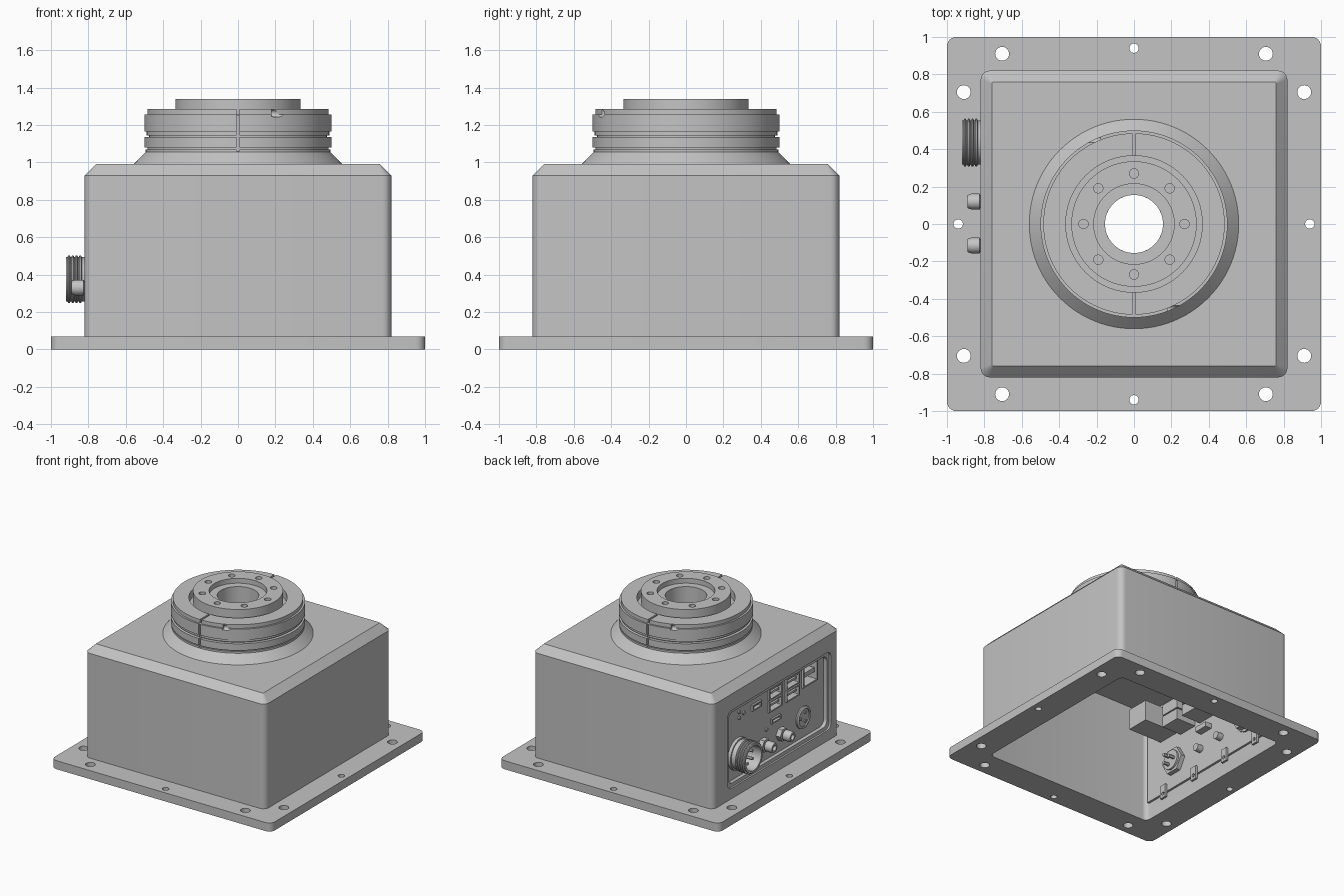
import bpy, bmesh
from math import sin, cos, pi, tau
from mathutils import Vector

if "Cube" in bpy.data.objects:
    bpy.data.objects.remove(bpy.data.objects["Cube"])

grey = bpy.data.materials.new("machined_grey")
grey.use_nodes = True
grey.diffuse_color = (0.55, 0.55, 0.55, 1)
grey.node_tree.nodes["Principled BSDF"].inputs["Base Color"].default_value = grey.diffuse_color


def make(name, bm):
    """Turn a bmesh into a named object."""
    bmesh.ops.remove_doubles(bm, verts=bm.verts, dist=0.00001)
    bmesh.ops.recalc_face_normals(bm, faces=bm.faces)
    mesh = bpy.data.meshes.new(name)
    bm.to_mesh(mesh)
    bm.free()
    mesh.materials.append(grey)
    obj = bpy.data.objects.new(name, mesh)
    bpy.context.collection.objects.link(obj)
    return obj


def bridge(bm, a, b):
    for i in range(len(a)):
        j = (i + 1) % len(a)
        bm.faces.new((a[i], a[j], b[j], b[i]))


def loft(name, rings):
    """Capped skin through rings of equal length."""
    bm = bmesh.new()
    loops = [[bm.verts.new(p) for p in ring] for ring in rings]
    for a, b in zip(loops, loops[1:]):
        bridge(bm, a, b)
    bm.faces.new(loops[0])
    bm.faces.new(loops[-1])
    return make(name, bm)


def rounded(hx, hy, radius, steps=6):
    """Outline of a rectangle with round corners."""
    points = []
    for k, (sx, sy) in enumerate(((1, 1), (-1, 1), (-1, -1), (1, -1))):
        for i in range(steps + 1):
            a = pi / 2 * (k + i / steps)
            points.append((sx * (hx - radius) + radius * cos(a),
                           sy * (hy - radius) + radius * sin(a)))
    return points


def lathe(name, profile, centre=(0, 0, 0), axis="Z", sides=64):
    """Revolve a closed (radius, height) profile; along X, height is measured outward to -x."""
    bm = bmesh.new()
    c = Vector(centre)
    loops = []
    for r, h in profile:
        loop = []
        for i in range(sides):
            u, v = r * cos(tau * i / sides), r * sin(tau * i / sides)
            p = Vector((u, v, h)) if axis == "Z" else Vector((-h, u, v))
            loop.append(bm.verts.new(c + p))
        loops.append(loop)
    for k in range(len(loops)):
        a, b = loops[k], loops[(k + 1) % len(loops)]
        if profile[k][0] or profile[(k + 1) % len(loops)][0]:
            bridge(bm, a, b)
    bmesh.ops.dissolve_degenerate(bm, edges=bm.edges, dist=0.00001)
    return make(name, bm)


def rod(name, r, lo, hi, centre=(0, 0, 0), axis="Z", sides=24):
    return lathe(name, [(0, lo), (r, lo), (r, hi), (0, hi)], centre, axis, sides)


def box(name, lo, hi):
    rings = [[(lo[0], lo[1], z), (hi[0], lo[1], z), (hi[0], hi[1], z), (lo[0], hi[1], z)]
             for z in (lo[2], hi[2])]
    return loft(name, rings)


def cut(target, cutters, keep=False):
    """Subtract cutters from the target."""
    for c in cutters:
        mod = target.modifiers.new("cut", "BOOLEAN")
        mod.operation, mod.solver, mod.object = "DIFFERENCE", "EXACT", c
    bpy.context.view_layer.update()
    done = bpy.data.meshes.new_from_object(target.evaluated_get(bpy.context.evaluated_depsgraph_get()))
    target.modifiers.clear()
    target.data = done
    if not keep:
        for c in cutters:
            bpy.data.objects.remove(c)


# Hollow housing with its base flange
steps = [(0.77, 0.93, 0.04), (0.77, 0, 0.04), (1, 0, 0.05), (1, 0.07, 0.05),
         (0.82, 0.07, 0.05), (0.82, 0.93, 0.05), (0.76, 0.99, 0.01)]
housing = loft("housing", [[(x, y, z) for x, y in rounded(s, s, r)] for s, z, r in steps])

# Mounting holes, bore and the stepped panel window
holes = [rod("bore", 0.155, 0.8, 1.1, sides=64)]
for sx in (-1, 1):
    for sy in (-1, 1):
        for x, y in ((0.705, 0.91), (0.91, 0.705)):
            holes.append(rod("bolt_hole", 0.037, -0.1, 0.2, (sx * x, sy * y, 0)))
    holes.append(rod("pin_hole", 0.025, -0.1, 0.2, (sx * 0.94, 0, 0)))
    holes.append(rod("pin_hole", 0.025, -0.1, 0.2, (0, sx * 0.94, 0)))
window = [(-0.9, 0), (-0.805, 0), (-0.805, 0.03), (-0.7, 0.03)]
holes.append(loft("window", [[(x, u - 0.04, v + 0.475) for u, v in rounded(0.67 - d, 0.32 - d, 0.05)]
                             for x, d in window]))
cut(housing, holes)

# Turned output head: cone, grooved clamp ring and raised flange
head = lathe("output_head", [
    (0.155, 0.98), (0.56, 0.98), (0.56, 0.99), (0.495, 1.055), (0.495, 1.07), (0.485, 1.07),
    (0.485, 1.08), (0.5, 1.08), (0.5, 1.135), (0.475, 1.135), (0.475, 1.145), (0.49, 1.145),
    (0.49, 1.165), (0.5, 1.165), (0.5, 1.255), (0.485, 1.255), (0.485, 1.285), (0.365, 1.285),
    (0.365, 1.22), (0.335, 1.22), (0.335, 1.34), (0.215, 1.34), (0.215, 1.3), (0.155, 1.3)], sides=96)
slots = [rod("screw_hole", 0.025, 1.29, 1.4, (0.27 * cos(i * pi / 4), 0.27 * sin(i * pi / 4), 0))
         for i in range(8)]
for s in (-1, 1):
    y0, y1 = sorted((s * 0.35, s * 0.52))
    slots.append(box("split", (-0.008, y0, 1.255), (0.008, y1, 1.3)))
    y0, y1 = sorted((s * 0.48, s * 0.52))
    slots.append(box("side_split", (-0.008, y0, 1.06), (0.008, y1, 1.25)))
    slots.append(rod("clamp_screw_pocket", 0.02, -0.05, 0.05, (-s * 0.23, s * 0.455, 1.262), "X"))
cut(head, slots)

# Connector panel with fixing tabs
FACE = -0.775
panel = box("panel", (FACE, -0.74, 0.14), (-0.752, 0.66, 0.82))
for i in range(4):
    y = -0.54 + i * 0.357
    tab = box("panel_tab", (-0.752, y - 0.03, 0.09), (-0.735, y + 0.03, 0.2))
    cut(tab, [rod("tab_hole", 0.014, 0.6, 0.8, (0, y, 0.125), "X", 16)])

# Rectangular ports: name, y, z, width, height, inward depth
ports = [("network_port", -0.49, 0.68, 0.19, 0.17, 0.33),
         ("small_port", 0.2, 0.68, 0.12, 0.05, 0.08),
         ("slim_port", -0.05, 0.475, 0.12, 0.04, 0.08)]
for y in (-0.04, -0.265):
    for z in (0.605, 0.705):
        ports.append(("serial_port", y, z, 0.17, 0.09, 0.2))
pockets = []
for name, y, z, w, h, depth in ports:
    shell = box(name, (FACE - 0.015, y - w / 2, z - h / 2), (FACE + depth, y + w / 2, z + h / 2))
    w, h = w - 0.025, h - 0.022
    pocket = box("pocket", (-0.9, y - w / 2, z - h / 2), (FACE + depth * 0.6, y + w / 2, z + h / 2))
    cut(shell, [pocket], keep=True)
    pockets.append(pocket)
    box(name + "_tongue", (FACE, y - w * 0.42, z - h * 0.1), (FACE + depth * 0.7, y + w * 0.42, z + h * 0.15))
cut(panel, pockets)

# Large threaded round connector with pins and rear nut
big = (0, 0.435, 0.375)
profile = [(0, 0.74), (0.13, 0.74), (0.13, 0.8), (0.118, 0.8), (0.118, 0.83)]
for i in range(4):
    h = 0.835 + i * 0.02
    profile += [(0.118, h), (0.128, h + 0.005), (0.128, h + 0.012), (0.118, h + 0.017)]
profile += [(0.118, 0.92), (0.1, 0.92), (0.1, 0.8), (0, 0.8)]
lathe("round_connector", profile, big, "X", 48)
rod("round_connector_nut", 0.12, 0.69, 0.752, big, "X", 6)
for i in range(5):
    a = tau * i / 5
    rod("connector_pin", 0.012, 0.79, 0.88, (0, big[1] + 0.055 * cos(a), big[2] + 0.055 * sin(a)), "X", 12)

# Antenna sockets
for y in (0.12, -0.115):
    c = (0, y, 0.33)
    rod("antenna_nut", 0.055, 0.77, 0.815, c, "X", 6)
    lathe("antenna_socket", [(0, 0.7), (0.03, 0.7), (0.03, 0.82), (0.042, 0.825), (0.042, 0.87),
                             (0.035, 0.89), (0.022, 0.89), (0.022, 0.83), (0, 0.83)], c, "X", 32)
    rod("antenna_pin", 0.007, 0.82, 0.875, c, "X", 10)

# Power socket with rear hex nut and terminals
power = (0, -0.41, 0.35)
lathe("power_socket", [(0, 0.7), (0.08, 0.7), (0.08, 0.77), (0.09, 0.77), (0.09, 0.785),
                       (0.078, 0.792), (0.07, 0.792), (0.07, 0.782), (0, 0.782)], power, "X", 40)
rod("power_nut", 0.11, 0.715, 0.755, power, "X", 6)
for i in range(3):
    a = tau * i / 3
    rod("power_terminal", 0.014, 0.65, 0.788, (0, power[1] + 0.04 * cos(a), power[2] + 0.04 * sin(a)), "X", 12)

# Indicator light and small buttons
for y, z in ((0.066, 0.43), (0.36, 0.68), (0.42, 0.71), (0.42, 0.66)):
    rod("indicator", 0.014, 0.77, 0.785, (0, y, z), "X", 16)

# Smooth shading with sharp edges kept
bpy.ops.object.select_all(action="DESELECT")
for obj in bpy.context.collection.objects:
    if obj.type == "MESH" and grey.name in obj.data.materials:
        obj.select_set(True)
        bpy.context.view_layer.objects.active = obj
bpy.ops.object.shade_smooth_by_angle(angle=pi / 6)
